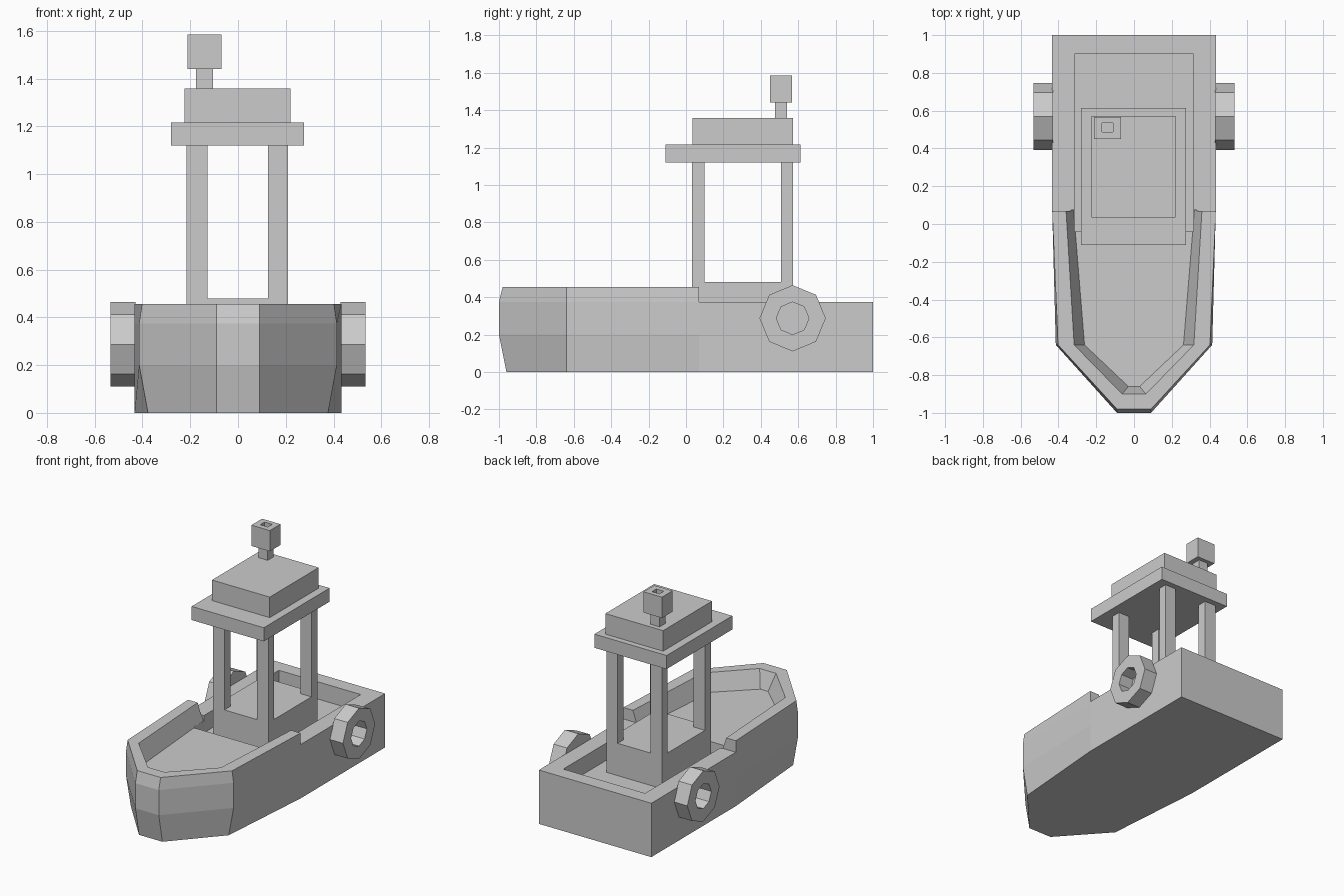
import bpy, bmesh
from math import cos, sin, pi

if "Cube" in bpy.data.objects:
    bpy.data.objects.remove(bpy.data.objects["Cube"])


def make(name, bm):
    bmesh.ops.recalc_face_normals(bm, faces=bm.faces)
    mesh = bpy.data.meshes.new(name)
    bm.to_mesh(mesh)
    bm.free()
    ob = bpy.data.objects.new(name, mesh)
    bpy.context.collection.objects.link(ob)
    return ob


def loft(name, rings, closed=False):
    """Skin rings of points; cap both ends, or join last to first if closed."""
    bm = bmesh.new()
    loops = [[bm.verts.new(p) for p in r] for r in rings]
    n = len(loops[0])
    pairs = list(zip(loops, loops[1:]))
    if closed:
        pairs.append((loops[-1], loops[0]))
    else:
        bm.faces.new(loops[0])
        bm.faces.new(loops[-1])
    for a, b in pairs:
        for i in range(n):
            j = (i + 1) % n
            bm.faces.new((a[i], a[j], b[j], b[i]))
    return make(name, bm)


def box(name, x, y, z):
    return loft(name, [[(x[0], y[0], h), (x[1], y[0], h),
                        (x[1], y[1], h), (x[0], y[1], h)] for h in z])


def outline(half, z):
    """Mirror a half outline (bow to stern) into a full ring at height z."""
    return [(x, y, z) for x, y in half] + [(-x, y, z) for x, y in reversed(half)]


def cut(target, cutter):
    mod = target.modifiers.new("cut", 'BOOLEAN')
    mod.operation = 'DIFFERENCE'
    mod.solver = 'EXACT'
    mod.object = cutter
    bpy.context.view_layer.objects.active = target
    bpy.ops.object.modifier_apply(modifier=mod.name)
    bpy.data.objects.remove(cutter, do_unlink=True)


# Hull: faceted bow, square stern; (height, bow y, shoulder half width)
hull = loft("hull", [outline([(0.09, bow), (w, -0.64), (0.433, 0.07), (0.433, 1.0)], z)
                     for z, bow, w in [(0, -0.96, 0.377), (0.2, -1.0, 0.414),
                                       (0.375, -1.0, 0.414), (0.455, -0.98, 0.402)]])

# Lower stern rail, sloped front well, deeper rear well
cut(hull, box("stern_step_cutter", (-0.6, 0.6), (0.07, 1.2), (0.375, 0.7)))
top = [(0.063, -0.90), (0.317, -0.64), (0.36, 0.075)]
floor = [(0.03, -0.86), (0.262, -0.64), (0.32, 0.075)]
cut(hull, loft("front_well_cutter", [outline(floor, 0.335), outline(top, 0.455),
                                     outline(top, 0.6)]))
cut(hull, box("rear_well_cutter", (-0.315, 0.315), (-0.04, 0.9), (0.255, 0.7)))

# Cabin base and four corner posts
box("cabin_base", (-0.215, 0.21), (0.033, 0.573), (0.25, 0.48))
for xn, x in (("left", (-0.215, -0.128)), ("right", (0.125, 0.21))):
    for yn, y in (("front", (0.033, 0.098)), ("back", (0.508, 0.573))):
        box(f"cabin_post_{yn}_{xn}", x, y, (0.48, 1.12))

# Two-tier roof
box("roof_slab", (-0.28, 0.276), (-0.11, 0.613), (1.12, 1.215))
box("roof_top", (-0.225, 0.22), (0.035, 0.573), (1.215, 1.358))

# Chimney with a square flue
box("chimney_stem", (-0.175, -0.105), (0.477, 0.54), (1.358, 1.44))
chimney = box("chimney_cap", (-0.212, -0.07), (0.45, 0.567), (1.44, 1.585))
cut(chimney, box("flue_cutter", (-0.17, -0.112), (0.487, 0.535), (1.48, 1.7)))

# Octagonal side fenders
for name, s in (("left", -1), ("right", 1)):
    rings = [[(s * x, 0.57 + r * cos(a), 0.287 + r * sin(a))
              for a in [i * pi / 4 for i in range(8)]]
             for x, r in ((0.43, 0.177), (0.533, 0.177), (0.533, 0.087), (0.43, 0.087))]
    loft(f"fender_{name}", rings, closed=True)
